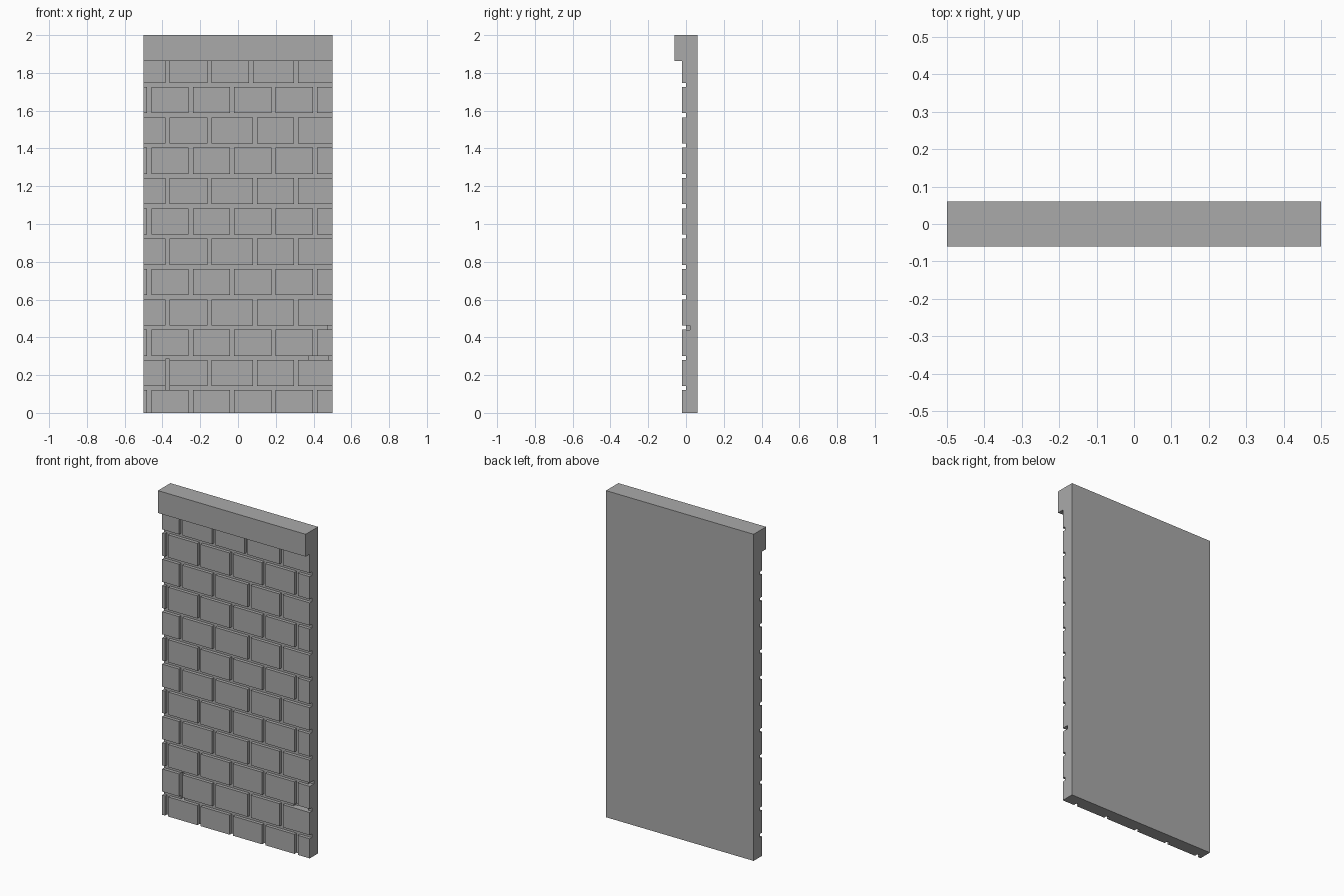
import bpy

if "Cube" in bpy.data.objects:
    bpy.data.objects.remove(bpy.data.objects["Cube"], do_unlink=True)

GREY = (0.4, 0.4, 0.4, 1)
stone = bpy.data.materials.new("grey_stone")
stone.use_nodes = True
stone.diffuse_color = GREY
stone.node_tree.nodes["Principled BSDF"].inputs["Base Color"].default_value = GREY


def box(name, x, y, z):
    """Box spanning the given (low, high) range on each axis."""
    bpy.ops.mesh.primitive_cube_add(size=1)
    ob = bpy.context.object
    ob.name = name
    for v in ob.data.vertices:
        v.co = [r[0] if c < 0 else r[1] for c, r in zip(v.co, (x, y, z))]
    ob.data.materials.append(stone)
    return ob


SIDE, FRONT, BED, BACK = 0.5, -0.02, 0.0, 0.06
CAP_Z, TOP = 1.863, 2.0
JOINT = 0.022

# Mortar backing, with a few deeper chips cut into the joints
backing = box("mortar_backing", (-SIDE, SIDE), (BED, BACK), (0, TOP))
chips = [((-0.385, -0.363), (0.12, 0.285)),
         ((0.375, 0.478), (0.28, 0.303)),
         ((0.475, 0.51), (0.44, 0.463))]
for x, z in chips:
    cutter = box("chip_cutter", x, (-0.1, 0.02), z)
    cutter.hide_render = True
    mod = backing.modifiers.new("chip", "BOOLEAN")
    mod.operation = "DIFFERENCE"
    mod.solver = "EXACT"
    mod.object = cutter
    bpy.context.view_layer.objects.active = backing
    bpy.ops.object.modifier_apply(modifier=mod.name)
    bpy.data.objects.remove(cutter, do_unlink=True)

# Capping stone
box("cap_stone", (-SIDE, SIDE), (-0.06, BED), (CAP_Z, TOP))

# Brick courses, alternating joint positions
ROWS = 12
even_joints = [-0.47 + 0.2195 * i for i in range(5)]
odd_joints = [-0.374, -0.151, 0.09, 0.307]
top_joints = [-0.374, -0.151, 0.069, 0.307]


def bed_joint(row):
    return 0.131 + 0.1605 * row


for row in range(ROWS):
    low = 0 if row == 0 else bed_joint(row - 1) + JOINT / 2
    high = CAP_Z if row == ROWS - 1 else bed_joint(row) - JOINT / 2
    joints = even_joints if row % 2 == 0 else odd_joints
    if row == ROWS - 1:
        joints = top_joints
    starts = [-SIDE] + [j + JOINT / 2 for j in joints]
    ends = [j - JOINT / 2 for j in joints] + [SIDE]
    for i, span in enumerate(zip(starts, ends)):
        box(f"brick_{row}_{i}", span, (FRONT, BED), (low, high))
